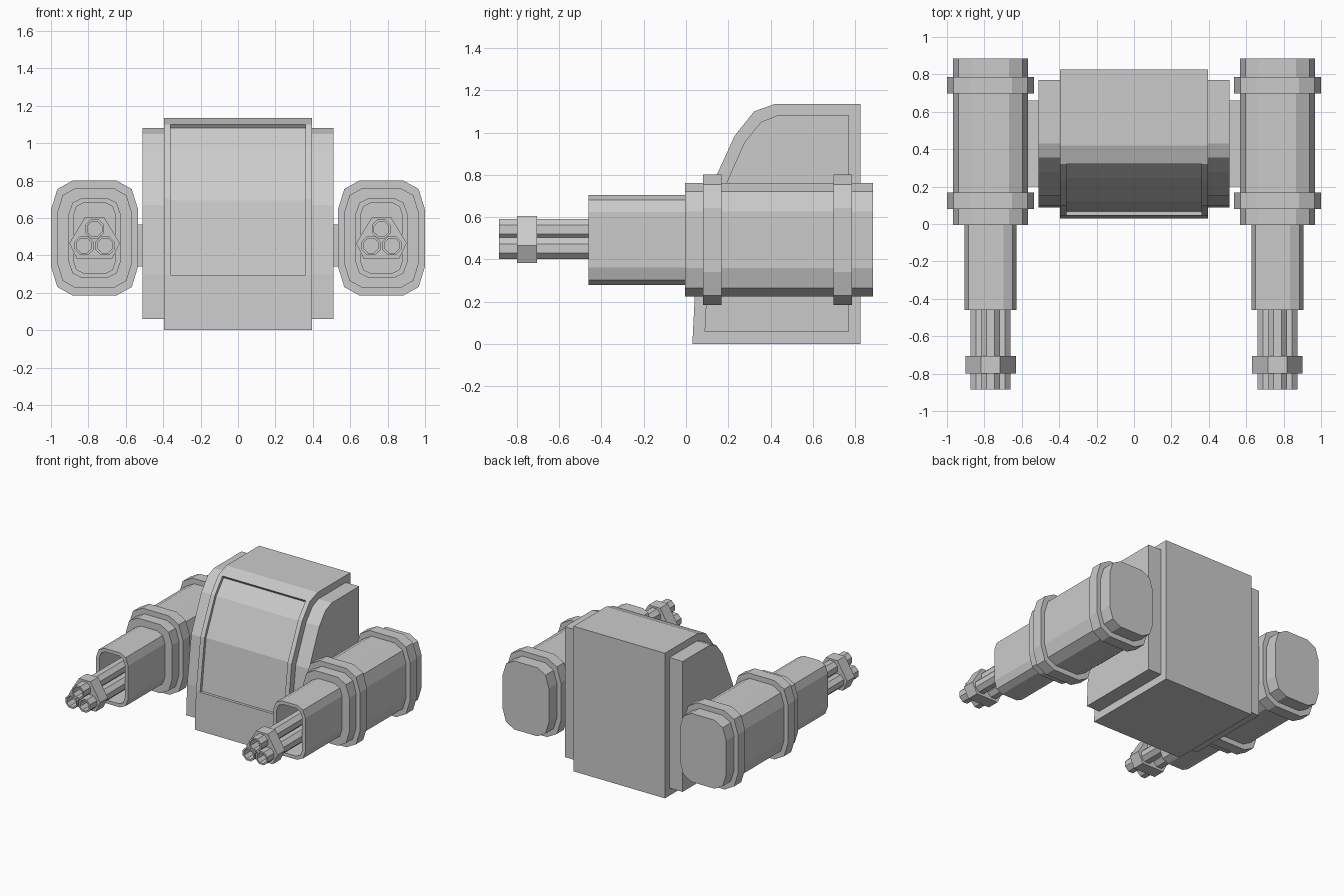
import bpy, bmesh, math

if "Cube" in bpy.data.objects:
    bpy.data.objects.remove(bpy.data.objects["Cube"])

GX, GZ = 0.767, 0.4925   # gun axis


def loft(name, loops):
    """Skin a chain of equal-length point loops and cap both ends."""
    bm = bmesh.new()
    rows = [[bm.verts.new(p) for p in lp] for lp in loops]
    n = len(rows[0])
    for a, b in zip(rows, rows[1:]):
        for i in range(n):
            j = (i + 1) % n
            bm.faces.new((a[i], a[j], b[j], b[i]))
    bm.faces.new(rows[0])
    bm.faces.new(rows[-1])
    bmesh.ops.recalc_face_normals(bm, faces=bm.faces)
    me = bpy.data.meshes.new(name)
    bm.to_mesh(me)
    bm.free()
    ob = bpy.data.objects.new(name, me)
    bpy.context.collection.objects.link(ob)
    return ob


def side_profile(name, pts, x0, x1):
    return loft(name, [[(x, y, z) for y, z in pts] for x in (x0, x1)])


def along_y(name, sections):
    """sections: list of (y, [(x, z), ...])"""
    return loft(name, [[(x, y, z) for x, z in pts] for y, pts in sections])


def rounded(cx, hw, hh, rx, rz):
    """Rectangle with corners rounded by two segments."""
    pts = []
    for q, (sx, sz) in enumerate(((1, 1), (-1, 1), (-1, -1), (1, -1))):
        for k in range(3):
            a = math.radians(90 * q + 45 * k)
            pts.append((cx + sx * (hw - rx) + rx * math.cos(a),
                        GZ + sz * (hh - rz) + rz * math.sin(a)))
    return pts


def octagon(cx, cz, r):
    return [(cx + r * math.cos(math.pi * (k + .5) / 4),
             cz + r * math.sin(math.pi * (k + .5) / 4)) for k in range(8)]


# central body with curved front
front = [(0.045, 0.295), (0.10, 0.70), (0.23, 0.985), (0.322, 1.10)]
body = side_profile("body", [(0.03, 0)] + front +
                    [(0.42, 1.135), (0.825, 1.135), (0.825, 0)], -0.395, 0.395)

# recessed window in the front
inner = [(0.067, 0.295), (0.12, 0.693), (0.246, 0.97), (0.337, 1.08)]
outer = [(y - 0.1, z + (0.04 if z > 1 else 0)) for y, z in front]
cutter = side_profile("window_cutter", inner + [front[-1]] + outer[::-1], -0.36, 0.36)
mod = body.modifiers.new("window", 'BOOLEAN')
mod.operation = 'DIFFERENCE'
mod.solver = 'EXACT'
mod.object = cutter
bpy.context.view_layer.objects.active = body
bpy.ops.object.modifier_apply(modifier=mod.name)
bpy.data.objects.remove(cutter)

plate = [(0.088, 0.06), (0.10, 0.30), (0.15, 0.67), (0.277, 0.955),
         (0.355, 1.05), (0.43, 1.08), (0.77, 1.08), (0.77, 0.06)]
mount = [(0.20, 0.34), (0.20, 0.565), (0.66, 0.565), (0.66, 0.34)]

for s, side in ((-1, "left"), (1, "right")):
    cx = s * GX
    # side plate and gun mount
    side_profile(side + "_side_plate", plate, s * 0.38, s * 0.51)
    side_profile(side + "_mount", mount, s * 0.50, s * 0.60)

    # gun casing with two bands
    casing = rounded(cx, 0.20, 0.268, 0.10, 0.135)
    along_y(side + "_casing", [(-0.005, casing), (0.885, casing)])
    band = rounded(cx, 0.233, 0.308, 0.117, 0.157)
    for i, (y0, y1) in enumerate(((0.08, 0.168), (0.697, 0.785))):
        along_y(f"{side}_band_{i}", [(y0, band), (y1, band)])

    # hollow barrel shroud
    shell = rounded(cx, 0.138, 0.213, 0.07, 0.082)
    hole = rounded(cx, 0.110, 0.187, 0.05, 0.06)
    along_y(side + "_shroud", [(0.03, shell), (-0.46, shell), (-0.46, hole), (-0.03, hole)])

    # three bored barrels
    for i, (dx, z) in enumerate(((0, 0.541), (-0.056, 0.452), (0.056, 0.452))):
        rim, bore = octagon(cx + dx, z, 0.055), octagon(cx + dx, z, 0.042)
        along_y(f"{side}_barrel_{i}", [(-0.02, rim), (-0.885, rim), (-0.885, bore), (-0.80, bore)])

    # barrel clamp
    clamp = [(cx + x, z) for x, z in ((-0.05, 0.605), (0.05, 0.605), (0.135, 0.465),
                                      (0.095, 0.382), (-0.095, 0.382), (-0.135, 0.465))]
    along_y(side + "_clamp", [(-0.80, clamp), (-0.705, clamp)])
